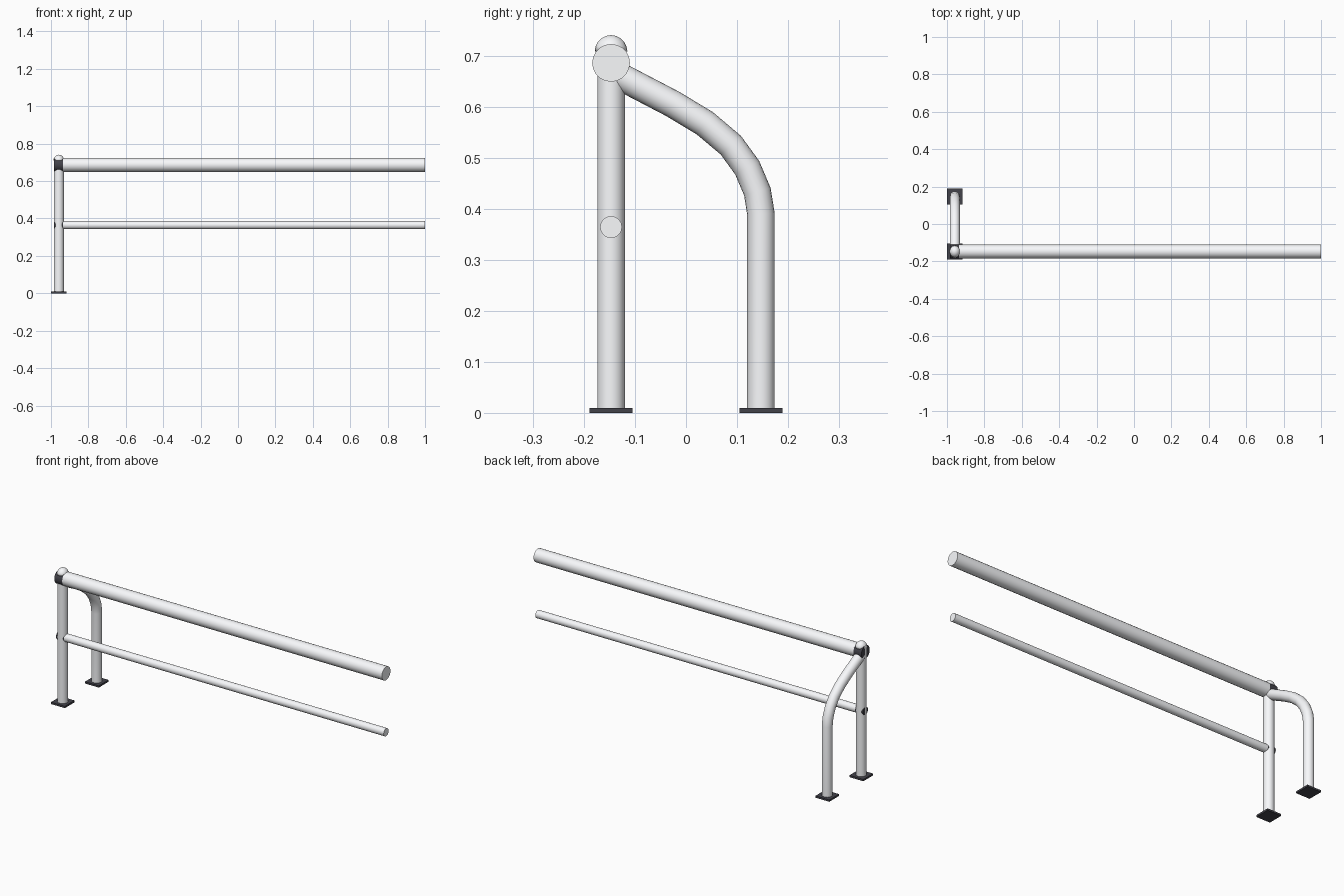
import bpy, math
from mathutils import Vector

if "Cube" in bpy.data.objects:
    bpy.data.objects.remove(bpy.data.objects["Cube"])

PX, FY, BY = -0.958, -0.147, 0.147   # post x, front and back leg y
RAIL_Z, MID_Z, POST_R = 0.6865, 0.3645, 0.027


def material(name, rgb):
    m = bpy.data.materials.new(name)
    m.diffuse_color = (*rgb, 1)
    m.use_nodes = True
    m.node_tree.nodes["Principled BSDF"].inputs["Base Color"].default_value = m.diffuse_color
    return m


dark = material("dark_fitting", (0.055, 0.055, 0.068))
steel = material("light_steel", (0.95, 0.96, 0.98))


def finish(name, mat=steel, smooth=True):
    ob = bpy.context.object
    ob.name = name
    ob.data.materials.append(mat)
    if smooth:
        bpy.ops.object.shade_smooth_by_angle(angle=math.radians(40))
    return ob


def tube(name, a, b, r, sides=20, mat=steel):
    a, b = Vector(a), Vector(b)
    d = b - a
    bpy.ops.mesh.primitive_cylinder_add(
        vertices=sides, radius=r, depth=d.length, location=(a + b) / 2,
        rotation=d.to_track_quat('Z', 'Y').to_euler())
    return finish(name, mat)


# Base plates
for name, y in (("front_base_plate", FY), ("back_base_plate", BY)):
    bpy.ops.mesh.primitive_cube_add(size=1, location=(PX, y, 0.005))
    bpy.context.object.scale = (0.084, 0.084, 0.01)
    finish(name, dark, False)

# Front post with domed cap
tube("front_post", (PX, FY, 0.001), (PX, FY, 0.715), POST_R)
bpy.ops.mesh.primitive_uv_sphere_add(segments=20, ring_count=10, radius=1,
                                     location=(PX, FY, 0.709))
cap = finish("post_cap")
cap.scale = (0.029, 0.032, 0.032)
for v in cap.data.vertices:          # flatten lower half into a dome
    v.co.z = max(v.co.z, 0)

# Rails and their collars around the post
for name, z, r, collar_r in (("top_rail", RAIL_Z, 0.037, 0.0365),
                             ("middle_rail", MID_Z, 0.0215, 0.0212)):
    tube(name, (PX + 0.022, FY, z), (1.0, FY, z), r)
    tube(name + "_collar", (PX - 0.026, FY, z), (PX + 0.025, FY, z), collar_r, mat=dark)

# Bent back leg
path = [(BY, 0.001), (BY, 0.39), (0.140, 0.434), (0.120, 0.481), (0.088, 0.525),
        (0.037, 0.568), (-0.026, 0.606), (-0.118, 0.654), (FY, 0.669)]
curve = bpy.data.curves.new("back_leg", 'CURVE')
curve.dimensions = '3D'
curve.bevel_depth = POST_R
curve.bevel_resolution = 8
curve.use_fill_caps = True
spline = curve.splines.new('POLY')
spline.points.add(len(path) - 1)
for p, (y, z) in zip(spline.points, path):
    p.co = (PX, y, z, 1)
leg = bpy.data.objects.new("back_leg", curve)
bpy.context.collection.objects.link(leg)
bpy.ops.object.select_all(action='DESELECT')
leg.select_set(True)
bpy.context.view_layer.objects.active = leg
bpy.ops.object.convert(target='MESH')
finish("back_leg")
